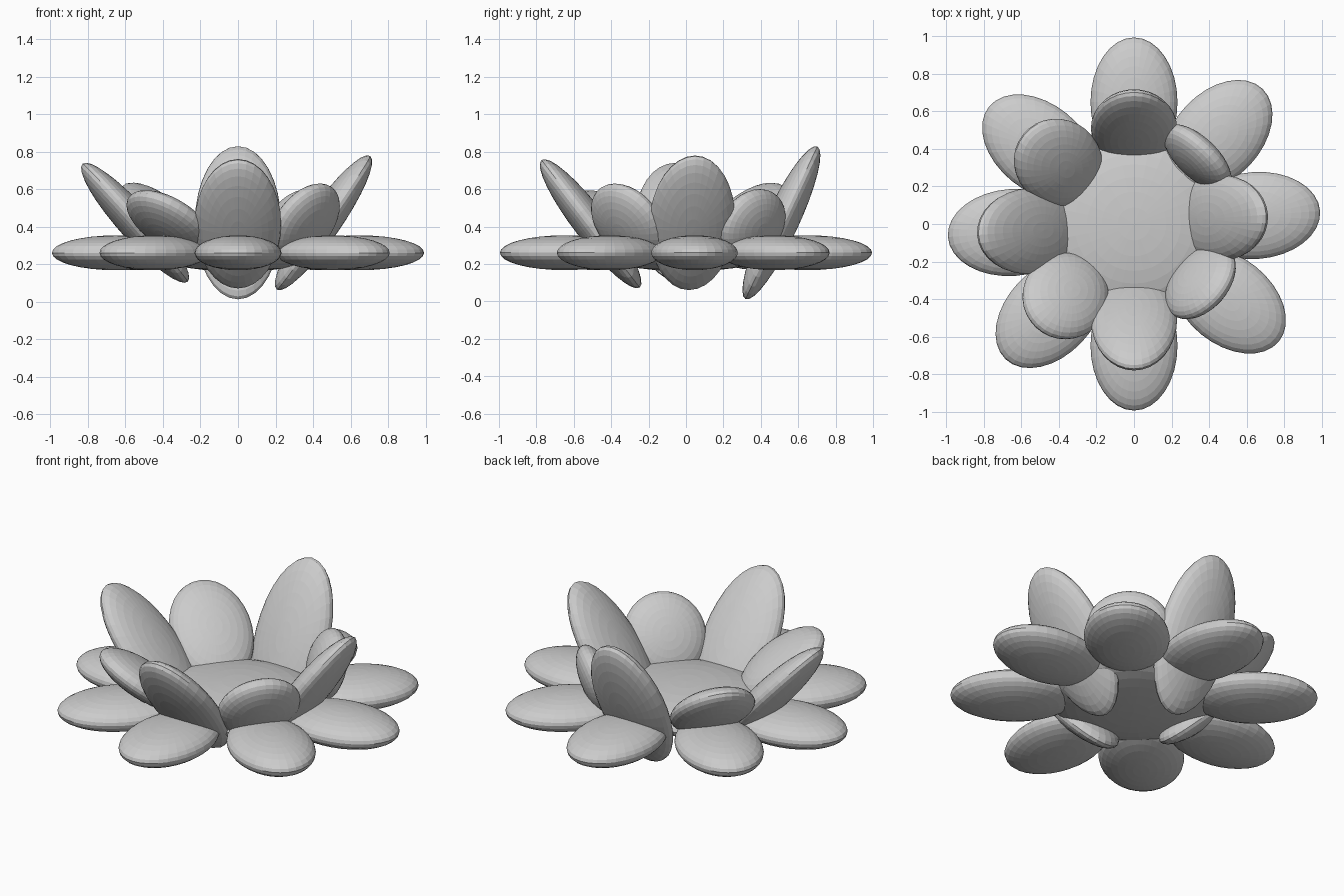
import bpy
from math import radians
from mathutils import Matrix, Vector

if "Cube" in bpy.data.objects:
    bpy.data.objects.remove(bpy.data.objects["Cube"])


def ellipsoid(name, loc, scale, turn=0, tilt=0):
    """Flattened sphere; local x points outward, tilt lifts the outer tip."""
    bpy.ops.mesh.primitive_uv_sphere_add(segments=32, ring_count=16, radius=1)
    ob = bpy.context.object
    ob.name = name
    rot = Matrix.Rotation(radians(turn), 4, 'Z') @ Matrix.Rotation(radians(-tilt), 4, 'Y')
    ob.matrix_world = Matrix.Translation(Vector(loc)) @ rot @ Matrix.Diagonal((*scale, 1))
    return ob


def petal(name, turn, dist, z, length, width, thick, tilt):
    pos = Matrix.Rotation(radians(turn), 3, 'Z') @ Vector((dist, 0, z))
    return ellipsoid(name, pos, (length, width, thick), turn, tilt)


# flat centre disc
ellipsoid("flower_centre", (0, 0, 0.26), (0.45, 0.45, 0.1))

# ring of flat outer petals, slightly uneven spacing repeated every half turn
for half in (0, 180):
    for a in (4, 46.5, 90, 141):
        petal(f"outer_petal_{a + half:.0f}", a + half, 0.65, 0.26, 0.345, 0.232, 0.093, 0)

# raised inner petals: turn, distance, height, half length, tilt
inner = [
    (4, 0.457, 0.42, 0.435, 55),
    (46.5, 0.49, 0.41, 0.20, 70),
    (90, 0.51, 0.42, 0.451, 64.8),
    (141, 0.52, 0.42, 0.31, 41),
    (184, 0.55, 0.42, 0.422, 48.2),
    (226.5, 0.53, 0.42, 0.275, 35),
    (270, 0.51, 0.415, 0.43, 52.4),
    (319, 0.47, 0.42, 0.242, 57.6),
]
for turn, dist, z, length, tilt in inner:
    petal(f"inner_petal_{turn:.0f}", turn, dist, z, length, 0.23, 0.09, tilt)
